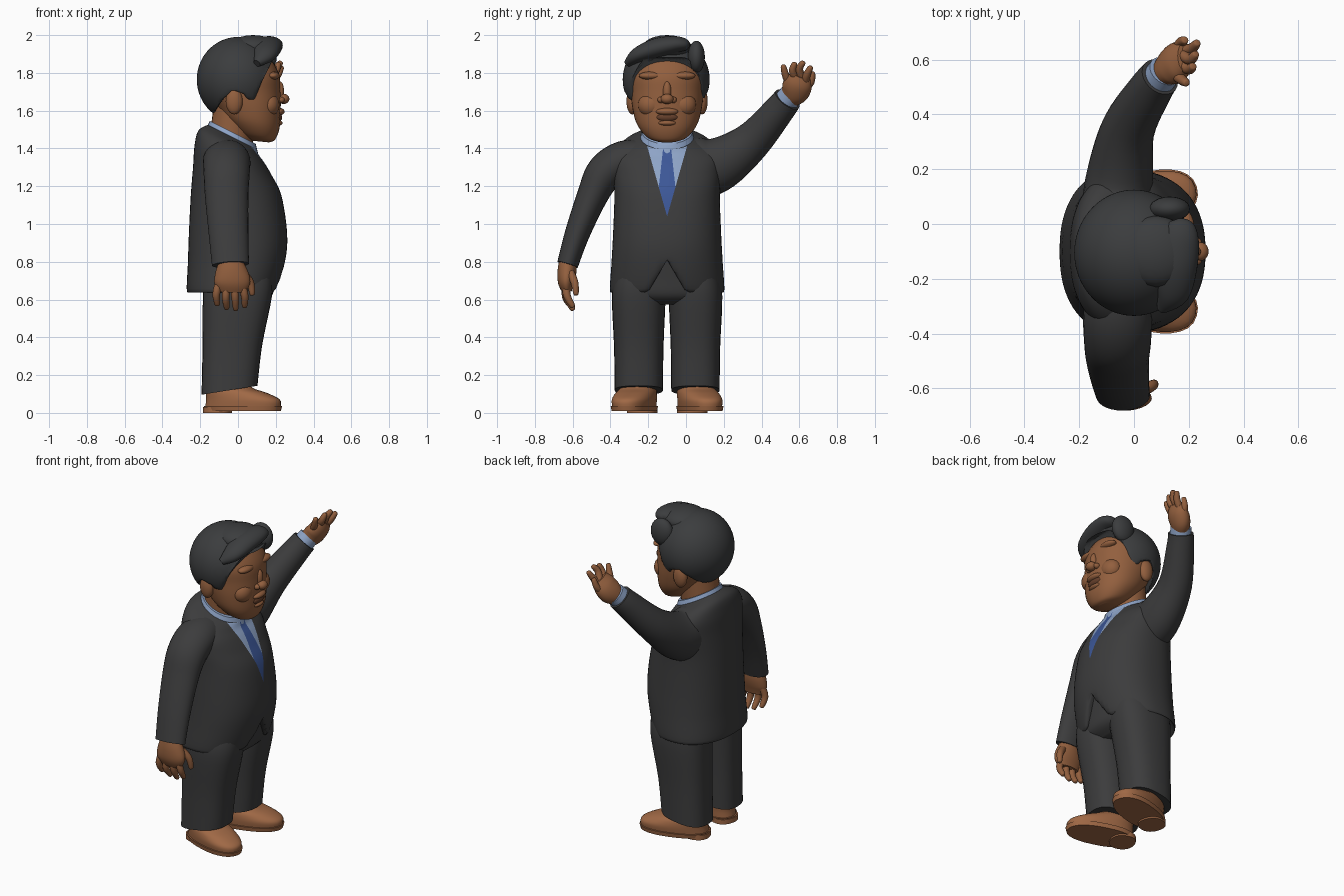
import bpy, bmesh, math
from mathutils import Vector, Matrix

if "Cube" in bpy.data.objects:
    bpy.data.objects.remove(bpy.data.objects["Cube"])


def material(name, rgb):
    m = bpy.data.materials.new(name)
    m.diffuse_color = (*rgb, 1)
    m.use_nodes = True
    m.node_tree.nodes["Principled BSDF"].inputs["Base Color"].default_value = m.diffuse_color
    return m


SUIT = material("charcoal suit", (0.045, 0.045, 0.046))
HAIR = material("dark hair", (0.044, 0.046, 0.048))
SKIN = material("brown skin", (0.29, 0.115, 0.048))
SHOE = material("tan shoe", (0.35, 0.14, 0.06))
SHIRT = material("pale blue shirt", (0.27, 0.37, 0.57))
TIE = material("blue tie", (0.045, 0.095, 0.31))
MOUTH = material("dark mouth", (0.13, 0.05, 0.024))
CY = -0.10  # the body stands slightly off centre


def finish(name, bm, *mats):
    bmesh.ops.recalc_face_normals(bm, faces=bm.faces[:])
    me = bpy.data.meshes.new(name)
    bm.to_mesh(me)
    bm.free()
    for m in mats:
        me.materials.append(m)
    me.shade_smooth()
    me.set_sharp_from_angle(angle=math.radians(50))
    ob = bpy.data.objects.new(name, me)
    bpy.context.collection.objects.link(ob)
    return ob


def spline(a, b, c, d, t):
    return [0.5 * (2 * q + (r - p) * t + (2 * p - 5 * q + 4 * r - s) * t * t
                   + (3 * q - p - 3 * r + s) * t ** 3) for p, q, r, s in zip(a, b, c, d)]


def loft(path, flat=False, n=28, steps=5, power=2.0):
    """Rings (x, y, z, radius a, radius b[, forward slope]) joined by a smooth skin."""
    path = [tuple(p) + (0,) * (6 - len(p)) for p in path]
    pts = [path[0]] + path + [path[-1]]
    rows = [spline(*pts[i:i + 4], k / steps) for i in range(len(path) - 1) for k in range(steps)]
    rows.append(path[-1])
    bm, rings = bmesh.new(), []
    for i, r in enumerate(rows):
        u, v = Vector((1, 0, 0)), Vector((0, 1, 0))
        if not flat:
            t = (Vector(rows[min(i + 1, len(rows) - 1)][:3]) - Vector(rows[max(i - 1, 0)][:3])).normalized()
            u = (u - t * u.dot(t)).normalized()
            v = t.cross(u)
        ring = []
        for k in range(n):
            a = math.tau * k / n
            c, s = (math.copysign(abs(f) ** (2 / power), f) for f in (math.cos(a), math.sin(a)))
            p = Vector(r[:3]) + u * c * r[3] + v * s * r[4]
            p.z -= r[5] * c * r[3]
            ring.append(bm.verts.new(p))
        rings.append(ring)
    for a, b in zip(rings, rings[1:]):
        for k in range(n):
            bm.faces.new((a[k], a[(k + 1) % n], b[(k + 1) % n], b[k]))
    bm.faces.new(rings[0])
    bm.faces.new(rings[-1])
    return bm


def blob(name, loc, size, mat, seg=24):
    bm = bmesh.new()
    bmesh.ops.create_uvsphere(bm, u_segments=seg, v_segments=seg // 2, radius=1,
                              matrix=Matrix.Translation(loc) @ Matrix.Diagonal((*size, 1)))
    return finish(name, bm, mat)


# Jacket body: front hem notch, and a V opening cut in for shirt and tie
bm = loft([(-.035, CY, .69, .20, .27), (-.035, CY, .642, .235, .302), (-.008, CY, .80, .257, .294),
           (0, CY, .95, .26, .286), (-.01, CY, 1.15, .24, .279), (-.03, CY, 1.28, .208, .285, .1),
           (-.045, CY, 1.37, .185, .28, .25), (-.05, CY, 1.43, .16, .225, .4),
           (-.03, CY, 1.46, .13, .14, .5)], flat=True, n=72, steps=6, power=2.3)
for v in bm.verts:
    if v.co.x > 0:
        v.co.z = max(v.co.z, .64 + .17 * (1 - abs(v.co.y - CY) / .10))
for half, z0, slope in ((0, 1.04, .284), (.05, 1.14, -.11)):
    for s in (-1, 1):
        faces = [f for f in bm.faces if f.calc_center_median().x > 0 and f.calc_center_median().z > .98]
        geom = faces + list({e for f in faces for e in f.edges}) + list({v for f in faces for v in f.verts})
        bmesh.ops.bisect_plane(bm, geom=geom, dist=1e-5, plane_co=(0, CY + s * half, z0),
                               plane_no=(0, s, -slope))
for f in bm.faces:
    c = f.calc_center_median()
    d = abs(c.y - CY)
    if c.x > 0 and d < .284 * (c.z - 1.04):
        f.material_index = 2 if d < .05 - .11 * (c.z - 1.14) else 1
finish("jacket", bm, SUIT, SHIRT, TIE)
finish("collar", loft([(-.03, CY, 1.44, .137, .148, .5), (-.028, CY, 1.485, .122, .132, .5)], True), SHIRT)

# Sleeves: one hanging, one raised
finish("lowered_sleeve", loft([(-.06, -.20, 1.34, .11, .11), (-.06, -.33, 1.335, .125, .105),
                               (-.06, -.43, 1.27, .122, .10), (-.06, -.495, 1.15, .115, .082),
                               (-.05, -.575, .95, .105, .066), (-.04, -.627, .785, .098, .056)]), SUIT)
finish("raised_sleeve", loft([(-.07, -.06, 1.30, .13, .16), (-.06, .07, 1.295, .13, .165),
                              (-.05, .19, 1.325, .12, .14), (-.02, .35, 1.44, .097, .103),
                              (.06, .49, 1.60, .08, .082), (.095, .537, 1.66, .073, .076)]), SUIT)
finish("raised_cuff", loft([(.085, .52, 1.64, .062, .065), (.112, .558, 1.685, .06, .063)]), SHIRT)

# Trousers
finish("trouser_seat", loft([(0, CY, .575, .12, .18), (0, CY, .62, .18, .27), (.005, CY, .72, .195, .275),
                             (.01, CY, .88, .215, .26)], True, power=2.4), SUIT)
for side, s in (("right", -1), ("left", 1)):
    y = CY + s * .15
    finish(side + "_trouser_leg",
           loft([(-.045, y, .12, .148, .128, -.16), (-.03, y, .35, .158, .131, -.05),
                 (-.003, y, .62, .183, .142), (0, y - s * .01, .75, .18, .13)], True, power=2.5), SUIT)
    # Shoes turned outward: upper, sole and heel
    turn = Matrix.Translation((-.05, y, 0)) @ Matrix.Rotation(s * math.radians(17), 4, 'Z')
    for part, rings in (
            ("upper", [(.08, 0, .03, .205, .10), (.08, 0, .07, .20, .104), (.045, 0, .105, .165, .10),
                       (.005, 0, .135, .12, .09), (-.01, 0, .19, .10, .08)]),
            ("sole", [(.08, 0, .010, .205, .104), (.08, 0, .036, .212, .109)]),
            ("heel", [(-.06, 0, 0, .075, .08), (-.06, 0, .03, .075, .08)])):
        bm = loft(rings, True, power=2.3)
        bm.transform(turn)
        finish(f"{side}_shoe_{part}", bm, SHOE)

# Hands: palm plus tapered fingers from knuckle to tip
finish("lowered_palm", loft([(-.04, -.625, .81, .06, .045), (-.035, -.63, .75, .085, .05),
                             (-.03, -.635, .69, .095, .043), (-.03, -.63, .64, .07, .025)]), SKIN)
finish("raised_palm", loft([(.10, .54, 1.66, .045, .05), (.135, .575, 1.70, .055, .075),
                            (.165, .595, 1.745, .05, .075), (.185, .61, 1.785, .028, .055)]), SKIN)
FINGERS = {
    "lowered": [((-.10, -.63, .69), (-.115, -.635, .63), (-.11, -.61, .575)),
                ((-.06, -.635, .67), (-.065, -.635, .61), (-.06, -.60, .555)),
                ((-.02, -.635, .67), (-.015, -.63, .61), (-.012, -.60, .55)),
                ((.02, -.635, .68), (.035, -.63, .62), (.035, -.60, .565)),
                ((.03, -.61, .74), (.065, -.59, .69), (.075, -.582, .63))],
    "raised": [((.14, .555, 1.73), (.17, .53, 1.78), (.19, .515, 1.835)),
               ((.17, .585, 1.76), (.20, .565, 1.81), (.215, .575, 1.85)),
               ((.18, .615, 1.77), (.205, .60, 1.82), (.225, .62, 1.855)),
               ((.18, .63, 1.75), (.21, .64, 1.79), (.23, .66, 1.83)),
               ((.15, .62, 1.71), (.17, .66, 1.75), (.185, .67, 1.80))]}
for hand, fingers in FINGERS.items():
    for i, (a, b, c) in enumerate(fingers):
        tip = Vector(c) + (Vector(c) - Vector(b)) * .12
        finish(f"{hand}_finger_{i + 1}", loft([(*a, .021, .021), (*b, .02, .02), (*c, .014, .014),
                                               (*tip, .003, .003)], n=12, steps=4), SKIN)

# Head and neck
finish("neck", loft([(-.04, CY, 1.42, .115, .115), (-.01, CY, 1.62, .12, .125)], True), SKIN)
finish("head", loft([(.115, CY, 1.437, .05, .05, .1), (.095, CY, 1.465, .10, .11, .2),
                     (.075, CY, 1.53, .145, .16, .15), (.058, CY, 1.61, .168, .183),
                     (.03, CY, 1.70, .195, .194), (.015, CY, 1.80, .20, .20),
                     (.01, CY, 1.90, .14, .15), (.01, CY, 1.95, .05, .05)], True, n=40, power=2.15), SKIN)
blob("nose_tip", (.242, CY, 1.662), (.030, .034, .027), SKIN)
blob("nose_bridge", (.222, CY, 1.70), (.022, .022, .055), SKIN)
blob("upper_lip", (.215, CY, 1.595), (.032, .06, .02), SKIN)
blob("mouth", (.212, CY, 1.565), (.022, .058, .024), MOUTH)
blob("lower_lip", (.208, CY, 1.535), (.028, .05, .016), SKIN)
for side, s in (("right", -1), ("left", 1)):
    blob(side + "_nostril_wing", (.225, CY + s * .033, 1.657), (.022, .018, .017), SKIN)
    blob(side + "_cheek", (.16, CY + s * .085, 1.63), (.06, .07, .065), SKIN)
    blob(side + "_brow", (.185, CY + s * .085, 1.785), (.035, .065, .022), SKIN)
    blob(side + "_ear", (-.02, CY + s * .185, 1.65), (.045, .03, .07), SKIN)


# Hair cap trimmed to a hairline: nape, ear arch, sideburn, temple
def hairline(x):
    knots = [(-1, 1.58), (-.13, 1.58), (-.08, 1.66), (-.03, 1.71), (.03, 1.69), (.05, 1.66),
             (.09, 1.66), (.12, 1.74), (.19, 1.88), (1, 1.9)]
    for (a, p), (b, q) in zip(knots, knots[1:]):
        if x <= b:
            return p + (q - p) * (x - a) / (b - a)


bm = bmesh.new()
bmesh.ops.create_uvsphere(bm, u_segments=80, v_segments=56, radius=1, matrix=Matrix.Translation(
    (0, CY - .005, 1.765)) @ Matrix.Diagonal((.218, .23, .225, 1)))
for v in bm.verts:
    v.co.z = max(v.co.z, hairline(v.co.x))
finish("hair_cap", bm, HAIR)
finish("swept_fringe", loft([(.10, -.31, 1.85, .02, .02), (.14, -.255, 1.895, .06, .04),
                             (.155, -.16, 1.93, .075, .052), (.165, -.06, 1.95, .072, .045),
                             (.17, .0, 1.95, .05, .03), (.17, .02, 1.95, .01, .01)]), HAIR)
blob("fringe_crown", (.08, CY, 1.935), (.13, .13, .065), HAIR)
blob("side_lock", (.13, .055, 1.885), (.075, .045, .085), HAIR)
